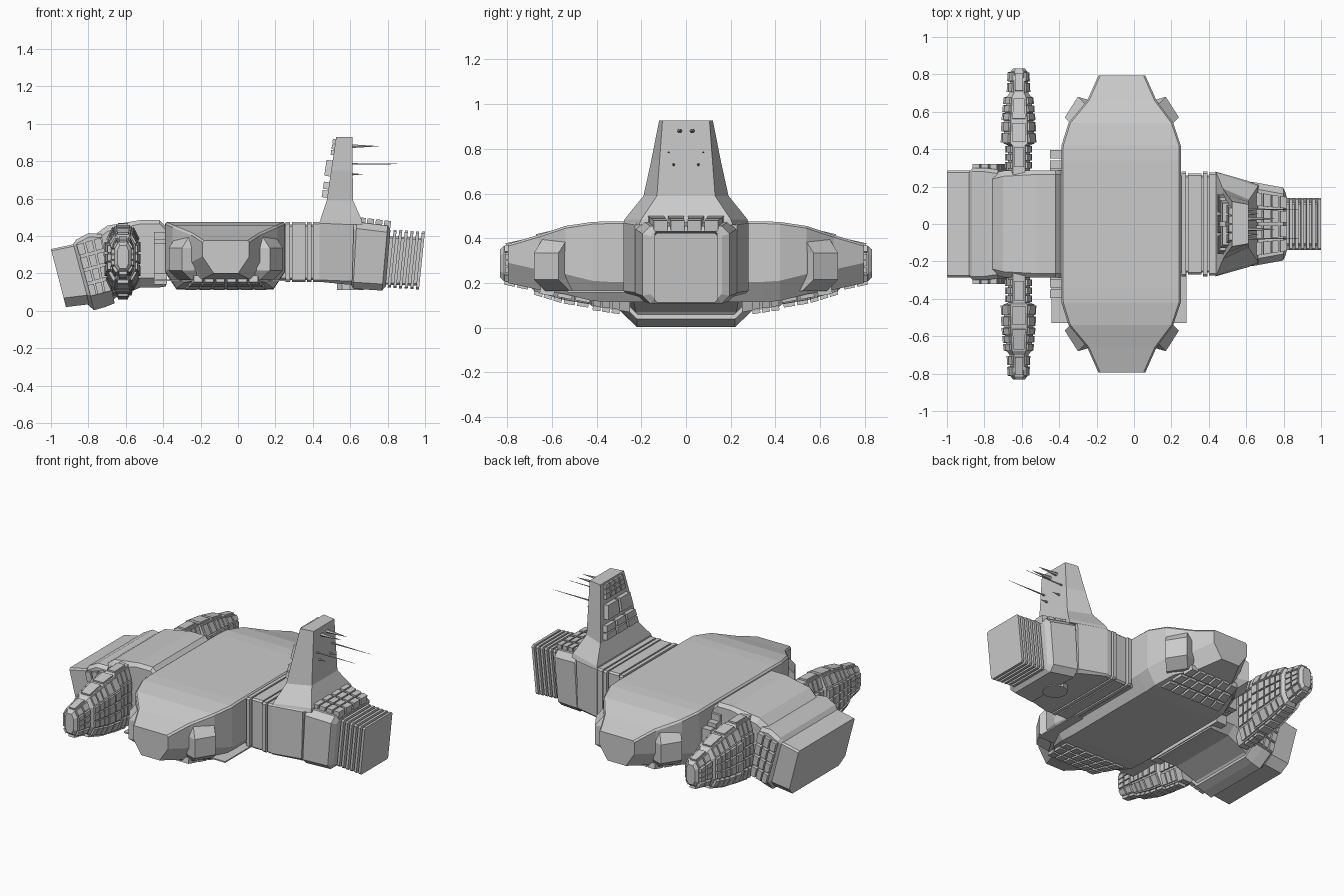
import bpy, bmesh
from math import pi
from mathutils import Vector as V

if "Cube" in bpy.data.objects:
    bpy.data.objects.remove(bpy.data.objects["Cube"])


def build(name, verts, faces):
    me = bpy.data.meshes.new(name)
    me.from_pydata([tuple(v) for v in verts], [], faces)
    bm = bmesh.new()
    bm.from_mesh(me)
    bmesh.ops.recalc_face_normals(bm, faces=bm.faces)
    bm.to_mesh(me)
    bm.free()
    ob = bpy.data.objects.new(name, me)
    bpy.context.collection.objects.link(ob)
    return ob


def loft(name, rings):
    """Bridge equal-sized rings and cap both ends."""
    n = len(rings[0])
    faces = [list(range(n)), [(len(rings) - 1) * n + i for i in range(n)]]
    for r in range(len(rings) - 1):
        for i in range(n):
            j = (i + 1) % n
            faces.append([r * n + i, r * n + j, (r + 1) * n + j, (r + 1) * n + i])
    return build(name, [p for ring in rings for p in ring], faces)


def box(name, x0, x1, y0, y1, z0, z1):
    return loft(name, [[(x0, y0, z), (x1, y0, z), (x1, y1, z), (x0, y1, z)] for z in (z0, z1)])


def frame(xt, zt, xb, zb, w, ct=.01, cb=.01):
    """Chamfered ring across y, leaning from bottom point to top point."""
    t, b = V((xt, 0, zt)), V((xb, 0, zb))
    h = (t - b).length
    prof = [(0, -w + cb), (0, w - cb), (cb / h, w), (1 - ct / h, w),
            (1, w - ct), (1, -w + ct), (1 - ct / h, -w), (cb / h, -w)]
    return [b.lerp(t, s) + V((0, y, 0)) for s, y in prof]


def panels(name, quad, nu, nv, depth, gap=.1):
    """Grid of raised tiles over a quad (a, b, c, d)."""
    a, b, c, d = [V(p) for p in quad]
    nrm = (c - a).cross(d - b).normalized() * depth
    at = lambda u, v: a.lerp(b, u).lerp(d.lerp(c, u), v)
    verts, faces = [], []
    for i in range(nu):
        for j in range(nv):
            u0, u1 = (i + gap) / nu, (i + 1 - gap) / nu
            v0, v1 = (j + gap) / nv, (j + 1 - gap) / nv
            base = [at(u0, v0), at(u1, v0), at(u1, v1), at(u0, v1)]
            k = len(verts)
            verts += [p - nrm for p in base] + [p + nrm for p in base]
            faces += [[k, k + 1, k + 2, k + 3], [k + 4, k + 5, k + 6, k + 7]]
            faces += [[k + m, k + (m + 1) % 4, k + 4 + (m + 1) % 4, k + 4 + m] for m in range(4)]
    return build(name, verts, faces)


# Main hull: cross-sections along y (y, x0, x1, z bottom, z top)
half = [(.34, -.39, .25, .115, .476), (.42, -.388, .25, .12, .473), (.54, -.35, .21, .15, .455),
        (.66, -.25, .12, .17, .415), (.795, -.19, .06, .2, .375)]


def hull_ring(y, x0, x1, z0, z1):
    c = .06
    return [(x0 + c, y, z0), (x1 - c, y, z0), (x1, y, z0 + .09), (x1, y, z1 - .01),
            (x1 - .01, y, z1), (x0 + .01, y, z1), (x0, y, z1 - .01), (x0, y, z0 + .09)]


loft("main_hull", [hull_ring(-s[0], *s[1:]) for s in reversed(half)] + [hull_ring(*s) for s in half])
box("side_shelf", -.44, .28, -.53, -.2, .158, .166)
box("hull_rear_step", -.45, -.38, -.3, .3, .14, .42)

for s in (1, -1):
    # Tiles under the hull sides and tall corner pods with sloped tops
    panels("under_tiles", [(-.29, s * .42, .128), (.16, s * .42, .128), (.11, s * .66, .172), (-.24, s * .66, .172)],
           6, 3, .018)
    for m in (1, -1):
        pod = [(-.305, .57), (-.235, .68), (-.165, .66), (-.2, .48)]
        loft("corner_pod", [[(-.065 + m * (x + k * .02), s * (y - k * .02), z) for x, y in pod]
                            for z, k in ((.165, 2.5), (.215, 0), (.335, 0), (.415, 2.5))])
    for i in range(2):
        box("rear_step_tooth", -.45, -.38, s * (.3 + i * .05), s * (.34 + i * .055), .2, .38 - i * .02)

# Rear connecting block and tilted engine
loft("rear_block", [frame(-.76, .41, -.68, .04, .27, .03, .07), frame(-.70, .455, -.655, .07, .285, .03, .06),
                    frame(-.52, .485, -.52, .125, .285, .02, .05), frame(-.42, .485, -.42, .125, .285, .02, .05),
                    frame(-.385, .45, -.385, .13, .285, .02, .05)])
loft("engine_end", [frame(-1, .33, -.92, .02, .285, .01, .05), frame(-.88, .355, -.795, .035, .285, .01, .05)])
loft("engine_collar", [frame(-.89, .345, -.8, .03, .275, .01, .07), frame(-.865, .38, -.77, .003, .30, .02, .08),
                       frame(-.8, .415, -.71, .02, .30, .02, .08), frame(-.73, .41, -.66, .04, .29, .02, .07)])
for s in (1, -1):
    panels("engine_side_tiles", [(-.87, s * .3, .36), (-.73, s * .3, .4), (-.675, s * .3, .1), (-.79, s * .3, .07)],
           3, 4, .02)

# Side fins: octagonal stepped sections (y, half thickness, z bottom, z top)
fin = [(.25, .058, .07, .46), (.42, .058, .095, .455), (.43, .082, .105, .45), (.55, .078, .125, .435),
       (.68, .066, .165, .405), (.70, .05, .185, .39), (.815, .045, .21, .365), (.832, .03, .225, .35)]


def fin_ring(y, s, hx, z0, z1):
    cx, c, d = -.615, hx * .45, (z1 - z0) * .22
    return [V((cx + x, s * y, z)) for x, z in
            [(-hx + c, z0), (hx - c, z0), (hx, z0 + d), (hx, z1 - d),
             (hx - c, z1), (-hx + c, z1), (-hx, z1 - d), (-hx, z0 + d)]]


# Fin tiling: per section, count along the fin for walls and chamfers
for s in (1, -1):
    rings = [fin_ring(q[0], s, *q[1:]) for q in fin]
    loft("side_fin", rings)
    for k, count in ((0, 3), (2, 2), (3, 3), (5, 2)):
        a, b = rings[k], rings[k + 1]
        if k == 0:
            a = [p.lerp(q, .25) for p, q in zip(a, b)]
        for f in range(8):
            g = (f + 1) % 8
            tall = f in (2, 6)
            panels("fin_tiles", [a[f], b[f], b[g], a[g]], 1 if f == 4 else count, 3 if tall else 1,
                   .016 if f in (0, 6, 7) else .011, .09)

# Front neck with ribs
loft("neck_core", [frame(x, .46, x, .165, .26) for x in (.22, .46)])
for x0, x1, w in ((.255, .278, .28), (.288, .36, .27), (.368, .392, .28), (.402, .44, .275)):
    loft("neck_rib", [frame(x, .475, x, .155, w) for x in (x0, x1)])

# Head: flared shoulder, armoured block, cooling fins
loft("shoulder", [frame(.435, .478, .435, .155, .28), frame(.62, .49, .61, .138, .228, .03, .02)])
loft("head_block", [frame(.61, .46, .60, .15, .2, .03, .03), frame(.635, .475, .615, .118, .225, .035, .035),
                    frame(.80, .455, .77, .108, .195, .035, .035), frame(.815, .43, .79, .13, .16, .02, .02)])
panels("head_top_tiles", [(.64, -.18, .475), (.82, -.15, .453), (.82, .15, .453), (.64, .18, .475)], 4, 4, .026)
loft("cooling_core", [frame(.8, .4, .78, .14, .115), frame(.98, .39, .955, .135, .115)])
for i in range(6):
    x = .832 + i * .0302
    loft("cooling_fin", [frame(x + k, .433 - i * .002, x + k - .032, .124 - i * .002, .14) for k in (0, .0165)])

# Round hatch under the shoulder
bpy.ops.mesh.primitive_cylinder_add(vertices=10, radius=.075, depth=.04, location=(.6, 0, .13))
bpy.context.object.name = "belly_hatch"

# Tower: trapezoid plan (z, rear x, rear half-width, front x, front half-width)
tower = [(.46, .437, .28, .665, .21), (.485, .44, .275, .662, .2), (.59, .475, .19, .615, .13),
         (.75, .498, .155, .613, .118), (.928, .525, .12, .611, .105)]
loft("tower", [[(xr, -wr, z), (xf, -wf, z), (xf, wf, z), (xr, wr, z)] for z, xr, wr, xf, wf in tower])


def tower_back(name, z0, z1, w0, w1, nu, nv, d):
    x = lambda z: .475 + (z - .59) * .148
    panels(name, [(x(z0), -w0, z0), (x(z0), w0, z0), (x(z1), w1, z1), (x(z1), -w1, z1)], nu, nv, d, .08)


tower_back("tower_windows", .83, .92, .105, .09, 4, 3, .016)
tower_back("tower_slab", .71, .81, .14, .12, 2, 1, .033)
tower_back("tower_slats", .6, .69, .17, .15, 3, 2, .03)

# Antenna spikes on the tower front
for y, z, tip, r in ((.028, .88, .75, .012), (.078, .785, .885, .005), (.055, .73, .665, .008)):
    for s in (1, -1):
        bpy.ops.mesh.primitive_cone_add(vertices=6, radius1=r, radius2=.0008, depth=tip - .6,
                                        location=((tip + .6) / 2, s * y, z), rotation=(0, pi / 2, 0))
        bpy.context.object.name = "antenna_spike"
